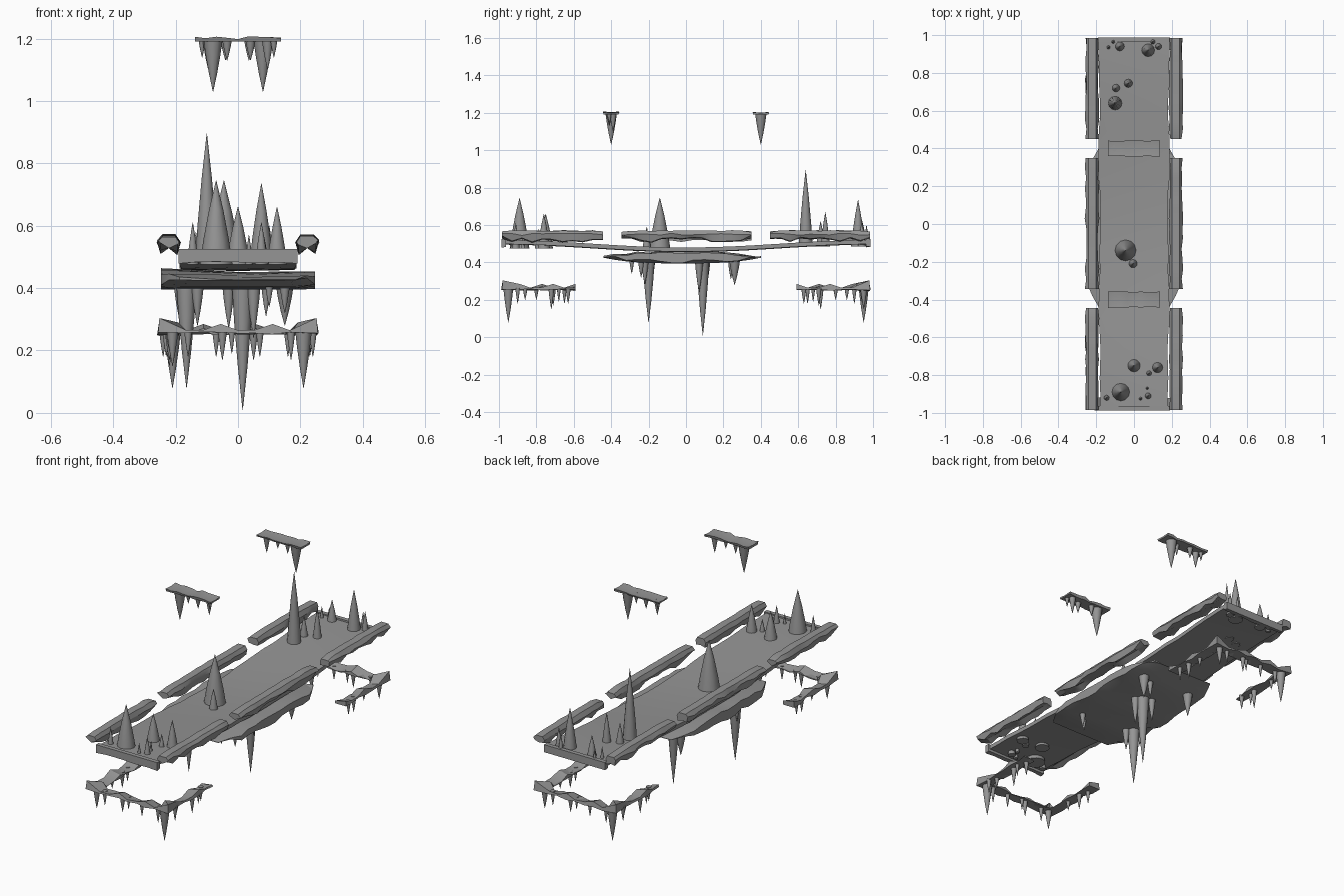
import bpy, bmesh, math, random
from mathutils import Vector

random.seed(4)
if "Cube" in bpy.data.objects:
    bpy.data.objects.remove(bpy.data.objects["Cube"])

stone = bpy.data.materials.new("stone grey")
stone.use_nodes = True
stone.diffuse_color = (0.3, 0.3, 0.3, 1)
stone.node_tree.nodes["Principled BSDF"].inputs["Base Color"].default_value = stone.diffuse_color


def finish(name, bm, angle=35):
    bmesh.ops.recalc_face_normals(bm, faces=bm.faces)
    mesh = bpy.data.meshes.new(name)
    bm.to_mesh(mesh)
    bm.free()
    mesh.materials.append(stone)
    ob = bpy.data.objects.new(name, mesh)
    bpy.context.collection.objects.link(ob)
    bpy.ops.object.select_all(action='DESELECT')
    ob.select_set(True)
    bpy.context.view_layer.objects.active = ob
    bpy.ops.object.shade_smooth_by_angle(angle=math.radians(angle))
    return ob


def loft(bm, rings):
    """Skin a list of equal closed rings and cap both ends."""
    loops = [[bm.verts.new(p) for p in ring] for ring in rings]
    for a, b in zip(loops, loops[1:]):
        for i in range(len(a)):
            j = (i + 1) % len(a)
            bm.faces.new((a[i], a[j], b[j], b[i]))
    bm.faces.new(loops[0])
    bm.faces.new(loops[-1])


def sweep(name, path, section, angle=35):
    """Sweep section(index, point) -> [(side offset, z)] along a flat path with mitred corners."""
    path = [Vector(p) for p in path]
    rings = []
    for i, p in enumerate(path):
        a = (p - path[max(i - 1, 0)]).normalized()
        b = (path[min(i + 1, len(path) - 1)] - p).normalized()
        t = (a + b).normalized()
        stretch = 1 / max(t.dot(b if b.length else a), 0.5)
        side = Vector((t.y, -t.x)) * stretch
        rings.append([(p.x + side.x * s, p.y + side.y * s, z) for s, z in section(i, p)])
    bm = bmesh.new()
    loft(bm, rings)
    return finish(name, bm, angle)


def cones(name, spots, base, bulge=0.0, turn=1, scale=0.01):
    """Pointed cones given as x, y, radius, tip height in hundredths."""
    bm = bmesh.new()
    for spot in spots:
        x, y, r, tip = (v * scale for v in spot)
        rings = []
        for t in (0, 0.3, 0.65, 1):
            rad = r * (1 - t + bulge * t * (1 - t)) + 0.0006
            z = base + (tip - base) * t
            rings.append([(turn * x + rad * math.cos(k * math.tau / 12),
                           turn * y + rad * math.sin(k * math.tau / 12), z) for k in range(12)])
        loft(bm, rings)
    return finish(name, bm, 50)


def line(a, b, n):
    a, b = Vector(a), Vector(b)
    return [a.lerp(b, i / n) for i in range(n + 1)]


def wob(amount):
    return random.uniform(-amount, amount)


# Sagging deck
def deck_section(i, p):
    top = 0.48 + 0.02 * (1 - math.cos(math.pi * p.y))
    half = 0.183 + wob(0.006)
    return [(-half, top), (0, top - 0.005), (half, top),
            (half, top - 0.022), (0, top - 0.025), (-half, top - 0.022)]


sweep("deck", line((0, -0.98), (0, 0.98), 24), deck_section)

# Lips closing both ends of the deck
for label, y in (("front", -0.975), ("back", 0.975)):
    sweep(label + "_deck_lip", line((-0.19, y), (0.19, y), 6),
          lambda i, p: [(-0.012, 0.525), (0.012, 0.525), (0.012, 0.483 + wob(0.005)),
                        (-0.012, 0.483)])


# Broken edge rails, three on each side
def make_rail(name, x, y0, y1):
    count = round((y1 - y0) / 0.055)
    out = math.copysign(1, x)

    def section(i, p):
        end = i in (0, count)
        low = 0.523 + wob(0.014) + (0.012 if end else 0)
        top = 0.57 + wob(0.003) - (0.006 if end else 0)
        wide = 0.034 + wob(0.005)
        prof = [(-0.022, top), (0.02, top), (wide, 0.55 + wob(0.006)),
                (0.026, low), (0, 0.528), (-0.028, low - 0.004), (-wide, 0.547)]
        return [(s * out, z) for s, z in prof]

    sweep(name, line((x, y0), (x, y1), count), section, 25)


for side, x in (("right", -0.222), ("left", 0.222)):
    make_rail(side + "_front_rail", x, -0.985, -0.445)
    make_rail(side + "_middle_rail", x, -0.345, 0.35)
    make_rail(side + "_back_rail", x, 0.45, 0.985)


# Wide keel plate below the middle, thinning to both ends
def keel_section(i, p):
    e = min(abs(p.y + 0.02) / 0.42, 1)
    half = 0.247 - 0.06 * max(e - 0.75, 0) * 4
    top = 0.458 - 0.028 * e ** 3
    low = 0.395 + 0.03 * e ** 3
    return [(-half, top + wob(0.006)), (0, top - 0.006), (half, top - 0.006 + wob(0.006)),
            (half, low + 0.01 + wob(0.01)), (half * 0.75, low), (-half * 0.75, low),
            (-half, low + 0.01 + wob(0.01))]


sweep("keel_plate", line((0, -0.44), (0, 0.4), 14), keel_section)


# U-shaped frames hanging low at both ends
def make_frame(name, sign):
    x, y = 0.222 * sign, 0.95 * sign
    path = (line((-x, -0.59 * sign), (-x, -y), 6)[:-1] + line((-x, -y), (x, -y), 8)
            + line((x, -y), (x, -0.59 * sign), 6)[1:])

    def section(i, p):
        corner = i in (6, 14)
        rise = 0.304 if corner else 0.272 + 0.013 * math.cos(i * 2.1)
        wide = 0.03 if corner else 0.027 + wob(0.007)
        low = 0.254 + wob(0.006)
        return [(-wide, rise - 0.014), (wide, rise), (wide + 0.004, low), (-wide, low)]

    sweep(name, path, section, 25)


make_frame("front_low_frame", 1)
make_frame("back_low_frame", -1)

# Icicles under the low frames, the back set turned half round
frame_icicles = [(21, -95, 2.6, 8), (-21, -95, 1.8, 15), (24, -90, 1.2, 18), (17, -95, 1.3, 17),
                 (-16, -95, 1.2, 18), (-5, -95, 1.4, 17), (-2, -94, 1, 19), (7, -95, 1.2, 18),
                 (22, -86, 1.2, 20), (22, -72, 1.5, 15), (23, -68, 1, 19), (21, -63, 1.3, 18),
                 (-22, -80, 1.2, 20), (-22, -71, 1.4, 17), (-23, -65, 1.2, 18)]
cones("front_frame_icicles", frame_icicles, 0.262, 0.3)
cones("back_frame_icicles", frame_icicles, 0.262, 0.3, turn=-1)

# Icicles under the keel plate
cones("keel_icicles", [(1.5, 9, 3.4, 1), (-16.5, -20, 3.2, 8), (-13, -22, 2, 28), (-19, -18, 1.5, 31),
                       (5, 7, 2.2, 24), (-3, 11, 2, 27), (-15, 26, 2.6, 28), (15, 26, 2.8, 28),
                       (9, 24, 1.5, 31), (15, -24, 1.6, 32), (10, -29, 1.2, 34)], 0.41, 0.4)

# Spikes standing on the deck
cones("front_deck_spikes", [(-7, -89, 5.2, 74.5), (0, -75, 3.8, 66), (12.5, -76, 3.2, 66),
                            (8, -79, 1.8, 58), (7, -87, 1, 57), (7.5, -91, 2, 61),
                            (3.5, -92.5, 1.2, 57), (-14.5, -92, 1.8, 61)], 0.475, 0.35)
cones("middle_deck_spikes", [(-4.5, -14, 5.8, 74.5), (-0.5, -21, 2.4, 59)], 0.46, 0.35)
cones("back_deck_spikes", [(-10, 64, 3.7, 89.5), (-9.5, 72, 2.3, 62), (-3, 74.5, 2.4, 67),
                           (-7.5, 94, 2.8, 63), (-11, 96.5, 1.2, 57), (-13.5, 93.5, 1.2, 58),
                           (7.5, 92, 3.7, 73.5), (13, 94, 2, 62), (10, 96.5, 1.5, 60)], 0.485, 0.35)


# Two floating slabs with icicles, one turned half round
def slab_section(i, p):
    wide = 0.04 + wob(0.004)
    top = 1.203 + wob(0.005)
    return [(-wide, top), (0, top - 0.004), (wide, top), (wide - 0.004, 1.19), (-wide + 0.004, 1.19)]


slab_icicles = [(-8, -40, 3, 103), (-3.5, -39, 1.5, 113), (4, -41, 1.6, 113),
                (9.5, -39, 1.8, 110), (11.5, -41, 1.1, 114)]
for label, turn in (("front", 1), ("back", -1)):
    sweep(label + "_floating_slab", line((-0.138, -0.4 * turn), (0.138, -0.4 * turn), 8), slab_section)
    cones(label + "_slab_icicles", slab_icicles, 1.196, 0.3, turn=turn)
